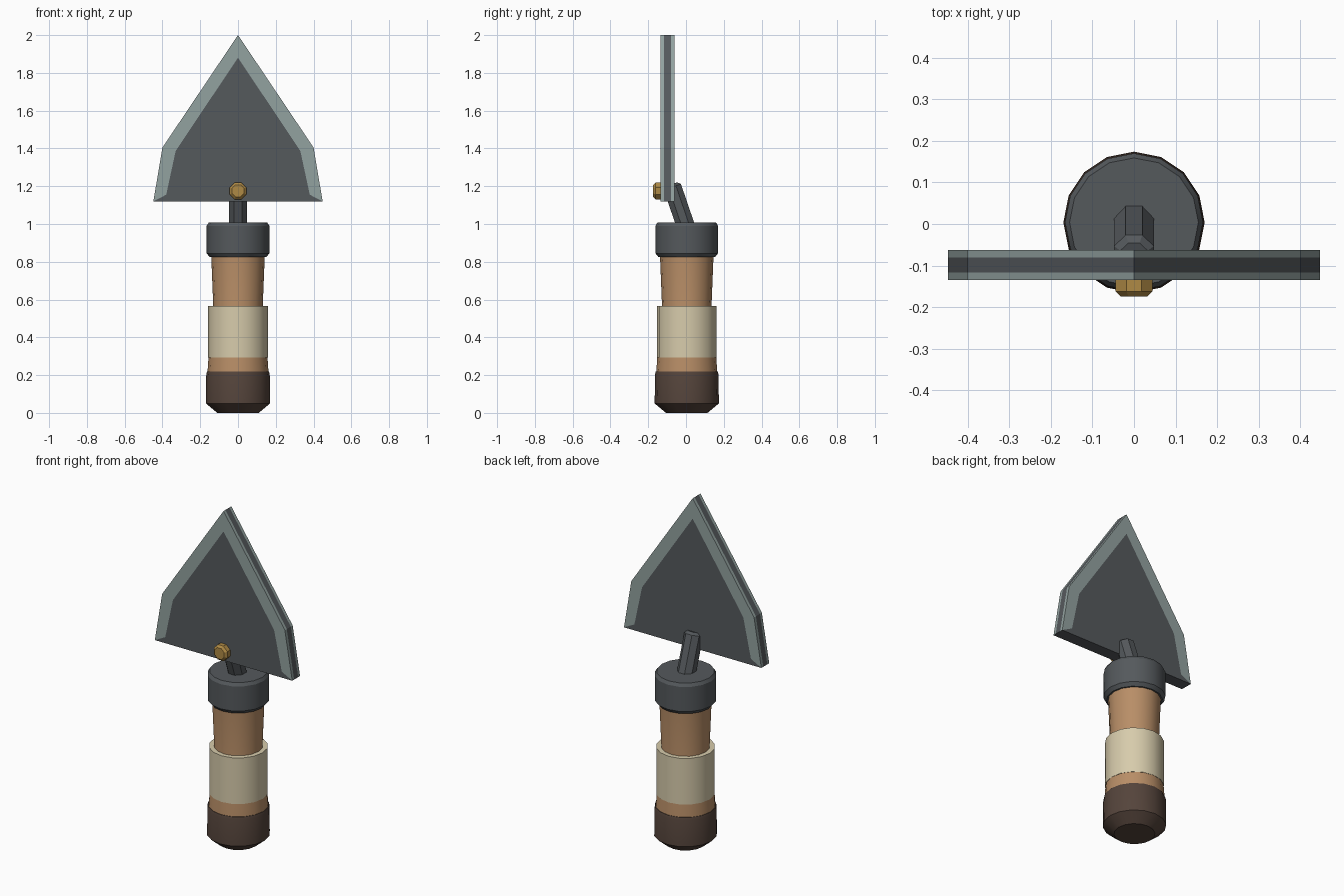
import bpy, bmesh, math
from mathutils import Vector, Matrix

cube = bpy.data.objects.get("Cube")
if cube:
    bpy.data.objects.remove(cube, do_unlink=True)


def material(name, rgb):
    m = bpy.data.materials.new(name)
    m.use_nodes = True
    m.diffuse_color = (*rgb, 1)
    m.node_tree.nodes["Principled BSDF"].inputs["Base Color"].default_value = (*rgb, 1)
    return m


IRON = material("dark iron", (0.09, 0.1, 0.108))
STEEL = material("pale steel", (0.29, 0.36, 0.35))
WOOD = material("wood", (0.48, 0.27, 0.135))
CLOTH = material("cloth wrap", (0.68, 0.6, 0.41))
BROWN = material("dark brown", (0.09, 0.058, 0.044))
BRASS = material("brass", (0.43, 0.255, 0.06))
HANDLE_Y = 0.004


def make_object(name, bm, mats, smooth=False):
    bmesh.ops.recalc_face_normals(bm, faces=bm.faces)
    mesh = bpy.data.meshes.new(name)
    bm.to_mesh(mesh)
    bm.free()
    for m in mats:
        mesh.materials.append(m)
    ob = bpy.data.objects.new(name, mesh)
    bpy.context.collection.objects.link(ob)
    if smooth:
        bpy.ops.object.select_all(action='DESELECT')
        ob.select_set(True)
        bpy.context.view_layer.objects.active = ob
        bpy.ops.object.shade_smooth_by_angle(angle=math.radians(30))
    return ob


def lathe(name, profile, mat, sides=16):
    """Closed turned solid from (radius, height) pairs."""
    bm = bmesh.new()
    rings = []
    for r, z in profile:
        angles = [2 * math.pi * i / sides for i in range(sides)]
        rings.append([bm.verts.new((r * math.cos(a), HANDLE_Y + r * math.sin(a), z))
                      for a in angles])
    for low, high in zip(rings, rings[1:]):
        for i in range(sides):
            j = (i + 1) % sides
            bm.faces.new((low[i], low[j], high[j], high[i]))
    bm.faces.new(rings[0])
    bm.faces.new(rings[-1])
    return make_object(name, bm, [mat], True)


def octagon_rod(name, start, end, apothem, bevel, mat):
    """Eight-sided rod with its far end chamfered."""
    start, end = Vector(start), Vector(end)
    axis = end - start
    spin = Matrix.Rotation(math.pi / 8, 4, 'Z')
    turn = Vector((0, 0, 1)).rotation_difference(axis).to_matrix().to_4x4()
    bm = bmesh.new()
    radius = apothem / math.cos(math.pi / 8)
    bmesh.ops.create_cone(bm, cap_ends=True, segments=8, radius1=radius,
                          radius2=radius, depth=axis.length)
    top = max(bm.faces, key=lambda f: f.calc_center_median().z)
    bmesh.ops.bevel(bm, geom=list(top.edges), offset=bevel, segments=1, affect='EDGES')
    bm.transform(Matrix.Translation((start + end) / 2) @ turn @ spin)
    return make_object(name, bm, [mat])


# Handle, from the butt up to the collar
lathe("pommel", [(0.11, 0), (0.17, 0.05), (0.168, 0.205), (0.164, 0.22)], BROWN)
lathe("wooden_grip", [(0.162, 0.21), (0.156, 0.295), (0.131, 0.565), (0.142, 0.84)], WOOD)
lathe("grip_wrap", [(0.158, 0.293), (0.158, 0.565)], CLOTH)
lathe("collar", [(0.15, 0.825), (0.166, 0.845), (0.166, 0.99), (0.155, 1.008)], IRON)

# Tilted neck and the bolt that holds the blade
octagon_rod("neck", (0, 0.005, 0.97), (0, -0.077, 1.21), 0.048, 0.015, IRON)
octagon_rod("bolt", (0, -0.12, 1.175), (0, -0.174, 1.175), 0.044, 0.012, BRASS)


# Blade: dark panel, pale rim, dark groove line along the cutting edges
def mirrored(half):
    return half + [(-x, z) for x, z in reversed(half) if x > 0]


# Outline runs from the right corner over the tip to the left corner
def outline(tip, shoulder, corner):
    return mirrored([corner, shoulder, tip])


outer = outline((0, 2.0), (0.4, 1.405), (0.448, 1.12))
inner = outline((0, 1.88), (0.33, 1.387), (0.38, 1.155))
levels = [-0.135, -0.117, -0.08, -0.062]

bm = bmesh.new()
rims = [[bm.verts.new((x, y, z)) for x, z in outer] for y in levels]
panels = [[bm.verts.new((x, y, z)) for x, z in inner] for y in (levels[0], levels[-1])]
count = len(outer)


def quad(verts, pale):
    bm.faces.new(verts).material_index = 1 if pale else 0


for rim, panel in ((rims[0], panels[0]), (rims[-1], panels[1])):
    bm.faces.new(panel)
    for i in range(count):
        j = (i + 1) % count
        quad((rim[i], rim[j], panel[j], panel[i]), j != 0)
for band, (a, b) in enumerate(zip(rims, rims[1:])):
    for i in range(count):
        j = (i + 1) % count
        quad((a[i], a[j], b[j], b[i]), j != 0 and band != 1)
make_object("blade", bm, [IRON, STEEL])
